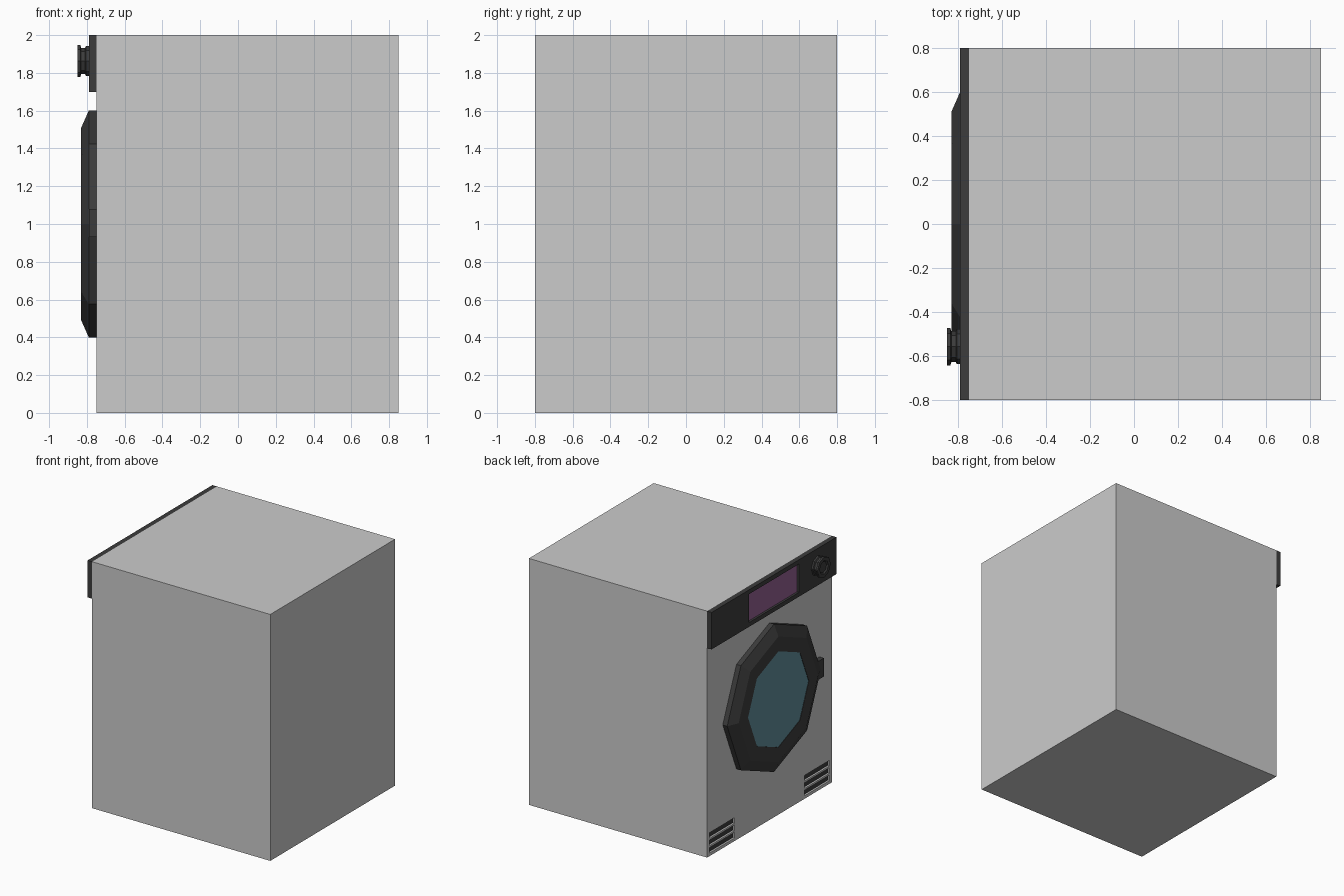
import bpy, bmesh
from math import sin, cos, pi

if "Cube" in bpy.data.objects:
    bpy.data.objects.remove(bpy.data.objects["Cube"])


def material(name, rgb):
    m = bpy.data.materials.new(name)
    m.diffuse_color = (*rgb, 1)
    m.use_nodes = True
    m.node_tree.nodes["Principled BSDF"].inputs["Base Color"].default_value = m.diffuse_color
    return m


DARK = material("dark_plastic", (0.045, 0.045, 0.045))
GLASS = material("door_glass_blue", (0.12, 0.27, 0.33))
SCREEN = material("screen_purple", (0.30, 0.12, 0.29))


def finish(name, bm, mat):
    bmesh.ops.recalc_face_normals(bm, faces=bm.faces)
    me = bpy.data.meshes.new(name)
    bm.to_mesh(me)
    bm.free()
    ob = bpy.data.objects.new(name, me)
    bpy.context.collection.objects.link(ob)
    if mat:
        me.materials.append(mat)
    return ob


def box(name, x, y, z, mat=None):
    bm = bmesh.new()
    bmesh.ops.create_cube(bm, size=1)
    for v in bm.verts:
        v.co = [(a + b) / 2 + c * (b - a) for (a, b), c in zip((x, y, z), v.co)]
    return finish(name, bm, mat)


def lathe(name, profile, cy, cz, mat=None, sides=8):
    """Closed turned shape around the x axis; profile is (x, radius)."""
    bm = bmesh.new()
    rings = [[bm.verts.new((x, cy + r * sin(2 * pi * i / sides), cz + r * cos(2 * pi * i / sides)))
              for i in range(sides)] for x, r in profile]
    for a, b in zip(rings, rings[1:]):
        for i in range(sides):
            j = (i + 1) % sides
            bm.faces.new((a[i], a[j], b[j], b[i]))
    bm.faces.new(rings[0])
    bm.faces.new(rings[-1])
    return finish(name, bm, mat)


def cut(target, cutter):
    mod = target.modifiers.new("cut", "BOOLEAN")
    mod.operation = "DIFFERENCE"
    mod.solver = "EXACT"
    mod.object = cutter
    bpy.context.view_layer.objects.active = target
    bpy.ops.object.modifier_apply(modifier=mod.name)
    bpy.data.objects.remove(cutter)


# Cabinet with vent slots in both lower corners
body = box("cabinet", (-0.75, 0.85), (-0.8, 0.8), (0, 2))
for side, s in (("left", 1), ("right", -1)):
    y = sorted((s * 0.45, s * 0.77))
    for k in range(3):
        z = (0.025 + 0.06 * k, 0.07 + 0.06 * k)
        cut(body, box("vent_cutter", (-0.80, -0.73), y, z))
        box(f"vent_{side}_{k + 1}", (-0.735, -0.729), y, z, DARK)

# Control panel with recessed screen
panel = box("control_panel", (-0.79, -0.75), (-0.8, 0.8), (1.7, 2), DARK)
cut(panel, box("screen_cutter", (-0.85, -0.77), (-0.32, 0.32), (1.735, 1.965)))
box("screen", (-0.772, -0.765), (-0.32, 0.32), (1.735, 1.965), SCREEN)

# Dial with waisted side and dished face
lathe("dial", [(-0.79, 0.08), (-0.805, 0.08), (-0.81, 0.07), (-0.83, 0.07), (-0.835, 0.085),
               (-0.85, 0.085), (-0.85, 0.055), (-0.84, 0.045)], -0.557, 1.863, DARK)

# Octagonal door: ring, glass and handle tab
lathe("door_ring", [(-0.75, 0.6), (-0.79, 0.6), (-0.83, 0.51), (-0.83, 0.39), (-0.82, 0.39)], 0, 1, DARK)
lathe("door_glass", [(-0.815, 0.39), (-0.827, 0.39)], 0, 1, GLASS)
box("door_handle", (-0.79, -0.75), (-0.64, -0.5), (0.93, 1.08), DARK)
